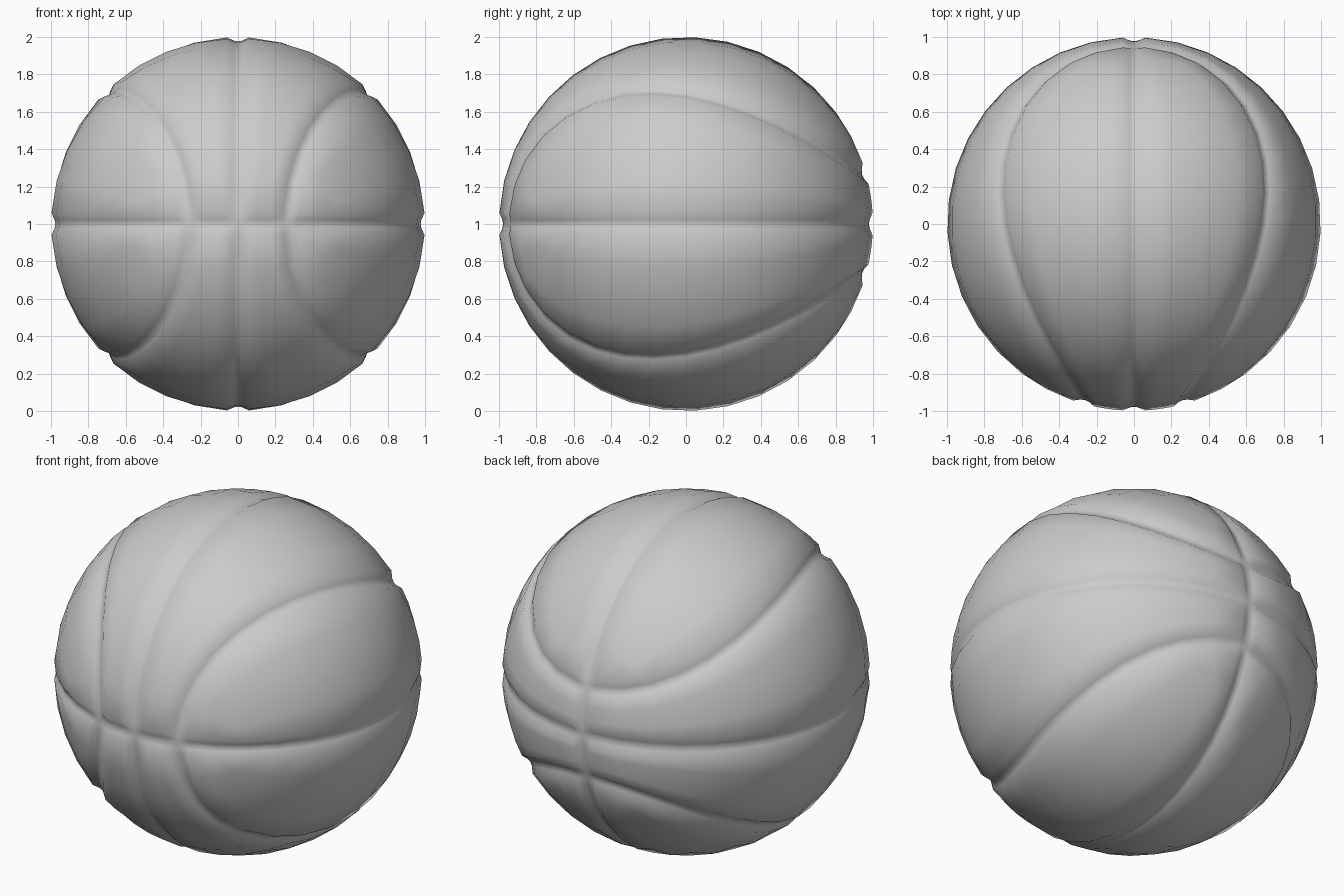
import bpy, bmesh, math
from mathutils import Vector

cube = bpy.data.objects.get("Cube")
if cube:
    bpy.data.objects.remove(cube)

RINGS = [0.0, 0.025, 0.06]        # distance from the groove centre
RADII = [0.977, 0.982, 1.0]       # ball radius at those distances
LONG, SHORT = 16, 4               # plain segments between two grooves
HALF = len(RINGS) - 1 + SHORT // 2
GAP = 0.27                        # from ball axis to the curved groove
A, B = (1 + GAP) / 2, (1 - GAP) / 2


def spaced(curve, count):
    """Points along a curve: groove rings at both ends, even spacing between."""
    pts = [curve(i / 400) for i in range(401)]
    run = [0.0]
    for p, q in zip(pts, pts[1:]):
        run.append(run[-1] + (q - p).length)
    total, inner = run[-1], RINGS[-1]
    goals = RINGS[:-1] + [inner + (total - 2 * inner) * k / count for k in range(count + 1)]
    goals += [total - d for d in reversed(RINGS[:-1])]
    out = []
    for g in goals:
        k = next((n for n in range(400) if run[n + 1] >= g), 399)
        f = (g - run[k]) / (run[k + 1] - run[k])
        out.append(pts[k].lerp(pts[k + 1], min(f, 1)).normalized())
    return out, goals


def seam(f):
    """Curved groove, from beside the front centre to above the back centre."""
    t = math.pi / 4 - f * math.pi / 2
    p = A * math.cos(t) + B * math.cos(3 * t)
    q = A * math.sin(t) - B * math.sin(3 * t)
    return Vector(((p + q) / math.sqrt(2), -2 * math.sqrt(A * B) * math.sin(2 * t),
                   (p - q) / math.sqrt(2)))


def meridian(f):
    """Straight groove over the top, from front centre to the curved groove."""
    a = f * (math.pi - math.asin(GAP))
    return Vector((0, -math.cos(a), math.sin(a)))


def groove_radius(*edge_steps):
    return RADII[min(min(edge_steps), len(RADII) - 1)]


def build_panel():
    """One panel as two point grids: a long strip and its end cap."""
    mer, dist = spaced(meridian, LONG)
    sea, _ = spaced(seam, LONG)
    last = len(mer) - 1
    rows = [spaced(lambda f, p=p, q=q: p.lerp(q, f).normalized(), SHORT)[0]
            for p, q in zip(mer[:last - HALF + 1], sea)]
    end = rows[-1]
    # end cap blended from its four borders
    u = [dist[k] / dist[HALF] for k in range(HALF + 1)]
    tip, m, s, mid = mer[last], end[0], end[-1], end[HALF]
    cap = []
    for a in range(HALF + 1):
        line = []
        for b in range(HALF + 1):
            x, y = u[a], u[b]
            p = sea[last - b] * (1 - x) + end[b] * x
            p += mer[last - a] * (1 - y) + end[2 * HALF - a] * y
            p -= (tip * (1 - x) + m * x) * (1 - y) + (s * (1 - x) + mid * x) * y
            line.append(p.normalized() * groove_radius(a, b))
        cap.append(line)
    strip = [[p * groove_radius(i, j, 2 * HALF - i) for i, p in enumerate(row)]
             for j, row in enumerate(rows)]
    return strip, cap


# Ball: the panel, its swapped twin, and their mirror copies
bm = bmesh.new()
for grid in build_panel():
    for twin in (False, True):
        for sx in (1, -1):
            for sz in (1, -1):
                verts = []
                for row in grid:
                    pts = [Vector((p.z, -p.y, p.x)) if twin else p for p in row]
                    verts.append([bm.verts.new((p.x * sx, p.y, p.z * sz + 1)) for p in pts])
                for r0, r1 in zip(verts, verts[1:]):
                    for i in range(len(r0) - 1):
                        bm.faces.new((r0[i], r0[i + 1], r1[i + 1], r1[i]))
bmesh.ops.remove_doubles(bm, verts=bm.verts, dist=0.002)
bmesh.ops.recalc_face_normals(bm, faces=bm.faces)
for face in bm.faces:
    face.smooth = True
mesh = bpy.data.meshes.new("ball")
bm.to_mesh(mesh)
bm.free()
ball = bpy.data.objects.new("ball", mesh)
bpy.context.scene.collection.objects.link(ball)

# Plain grey material
grey = bpy.data.materials.new("plain grey")
grey.use_nodes = True
grey.diffuse_color = (0.6, 0.6, 0.6, 1)
grey.node_tree.nodes["Principled BSDF"].inputs["Base Color"].default_value = (0.6, 0.6, 0.6, 1)
mesh.materials.append(grey)
